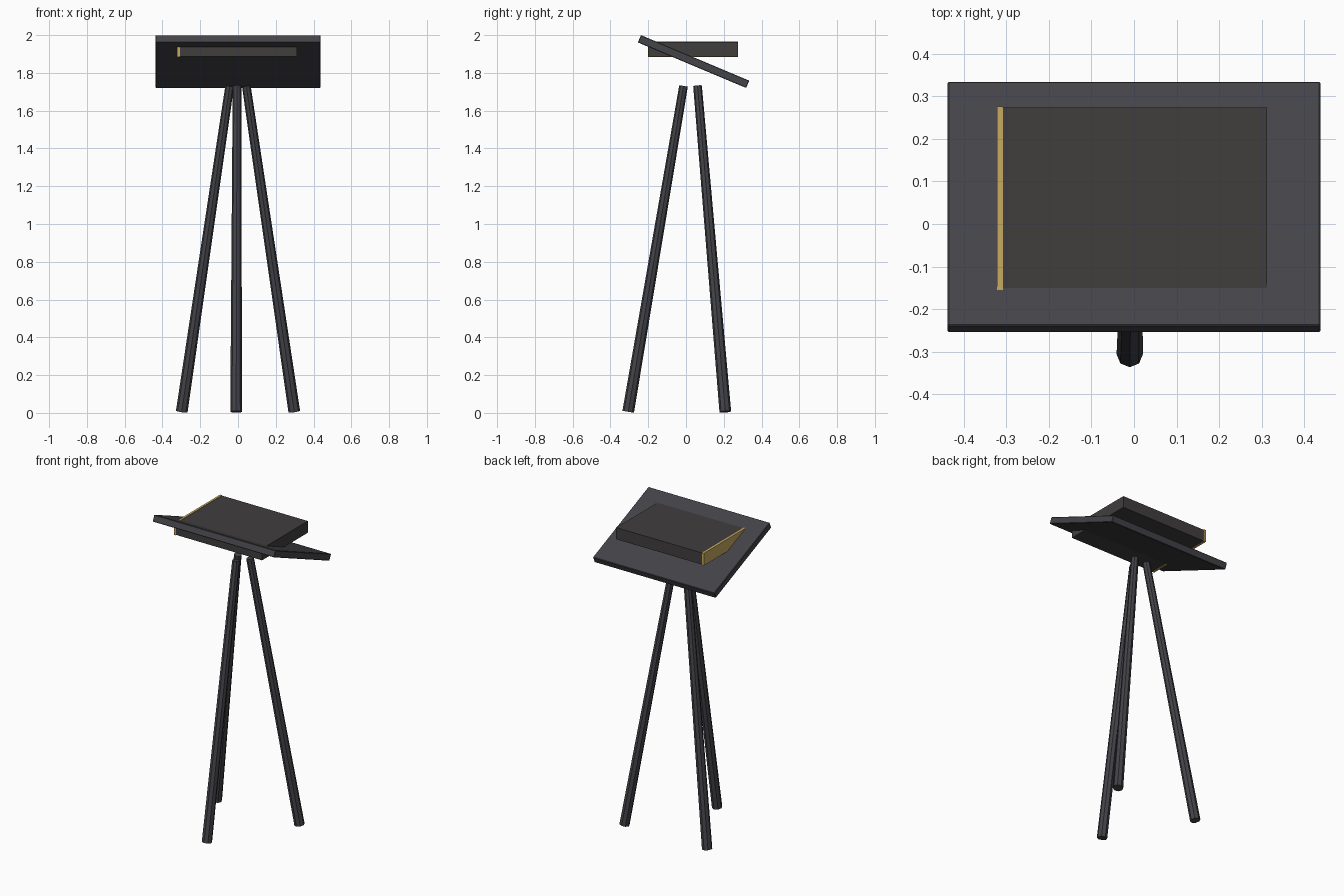
import bpy
import bmesh
import math
from mathutils import Matrix, Vector

if "Cube" in bpy.data.objects:
    bpy.data.objects.remove(bpy.data.objects["Cube"])


def material(name, rgb):
    mat = bpy.data.materials.new(name)
    mat.diffuse_color = (*rgb, 1.0)
    mat.use_nodes = True
    mat.node_tree.nodes["Principled BSDF"].inputs["Base Color"].default_value = mat.diffuse_color
    return mat


def add_object(name, bm, mat):
    mesh = bpy.data.meshes.new(name)
    bm.to_mesh(mesh)
    bm.free()
    mesh.materials.append(mat)
    obj = bpy.data.objects.new(name, mesh)
    bpy.context.collection.objects.link(obj)
    return obj


def box(name, center, size, mat, tilt=0.0, bevel=0.0):
    bm = bmesh.new()
    bmesh.ops.create_cube(bm, size=1.0, matrix=Matrix.Diagonal((*size, 1.0)))
    obj = add_object(name, bm, mat)
    obj.location = center
    obj.rotation_euler.x = tilt
    if bevel:
        mod = obj.modifiers.new("edge_bevel", 'BEVEL')
        mod.width = bevel
        mod.segments = 1
    return obj


def leg(name, foot, top, r_foot, r_top, mat):
    # Eight-sided tapered pole from foot to top
    foot, top = Vector(foot), Vector(top)
    axis = top - foot
    rot = Vector((0, 0, 1)).rotation_difference(axis).to_matrix().to_4x4()
    bm = bmesh.new()
    bmesh.ops.create_cone(bm, cap_ends=True, segments=8, radius1=r_foot,
                          radius2=r_top, depth=axis.length,
                          matrix=Matrix.Translation((foot + top) / 2) @ rot)
    return add_object(name, bm, mat)


metal = material("dark_metal", (0.058, 0.056, 0.066))
cover = material("dark_cover", (0.052, 0.048, 0.048))
gold = material("gold", (0.58, 0.40, 0.12))

# Tripod legs
leg("front_leg", (-0.01, -0.306, 0.006), (-0.005, -0.013, 1.731), 0.031, 0.023, metal)
for side, label in ((-1, "left"), (1, "right")):
    leg("back_leg_" + label, (side * 0.298, 0.208, 0.006),
        (side * 0.044, 0.061, 1.731), 0.031, 0.023, metal)

# Tilted desk top
box("desk_top", (0, 0.04, 1.86), (0.876, 0.622, 0.042), metal,
    tilt=math.radians(-22.8), bevel=0.003)

# Level book cutting through the desk, with a gold spine
box("book", (0, 0.038, 1.925), (0.624, 0.472, 0.076), cover)
box("book_spine", (-0.315, 0.038, 1.925), (0.014, 0.476, 0.08), gold)
